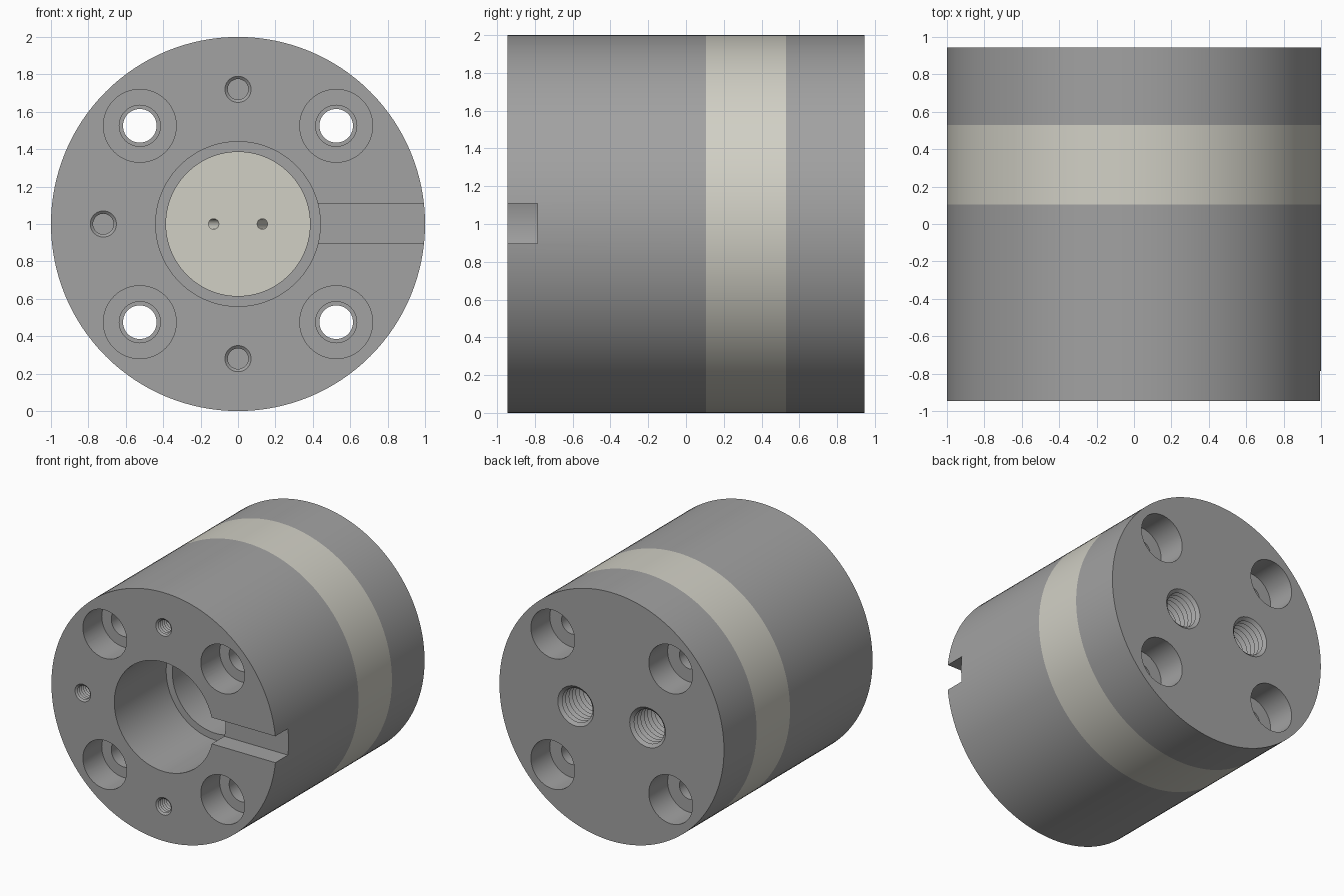
import bpy, bmesh, math

if "Cube" in bpy.data.objects:
    bpy.data.objects.remove(bpy.data.objects["Cube"])

Y0, Y1, Y2, Y3 = -0.945, 0.105, 0.53, 0.945   # front, band start, band end, back


def material(name, rgb):
    m = bpy.data.materials.new(name)
    m.diffuse_color = (*rgb, 1)
    m.use_nodes = True
    m.node_tree.nodes["Principled BSDF"].inputs["Base Color"].default_value = m.diffuse_color
    return m


grey = material("steel grey", (0.36, 0.36, 0.36))
cream = material("cream", (0.64, 0.63, 0.56))


def lathe(name, profile, x=0, z=1, segs=48, ring=False, slope=0):
    """Revolve (radius, y) points about a y-parallel axis; ring closes the profile."""
    bm = bmesh.new()
    rows = []
    for r, y in profile:
        rows.append([bm.verts.new((x + slope * (y - Y1) + r * math.cos(a), y, z + r * math.sin(a)))
                     for a in (2 * math.pi * i / segs for i in range(segs))])
    pairs = list(zip(rows, rows[1:])) + ([(rows[-1], rows[0])] if ring else [])
    for a, b in pairs:
        for i in range(segs):
            j = (i + 1) % segs
            bm.faces.new((a[i], a[j], b[j], b[i]))
    if not ring:
        bm.faces.new(rows[0])
        bm.faces.new(rows[-1])
    bmesh.ops.recalc_face_normals(bm, faces=bm.faces)
    return finish(bm, name)


def finish(bm, name):
    me = bpy.data.meshes.new(name)
    bm.to_mesh(me)
    bm.free()
    ob = bpy.data.objects.new(name, me)
    bpy.context.collection.objects.link(ob)
    return ob


def threaded(name, major, minor, ya, yb, pitch, x, z):
    """Cutter for a tapped hole with V grooves from ya to yb."""
    n = round(abs(yb - ya) / pitch)
    step = (yb - ya) / n
    pts = [(major, ya - step), (major, ya)]
    for i in range(n):
        pts += [(minor, ya + (i + 0.5) * step), (major, ya + (i + 1) * step)]
    return lathe(name, pts, x, z, 32)


def cut(body, cutters):
    bpy.context.view_layer.objects.active = body
    for c in cutters:
        mod = body.modifiers.new("cut", 'BOOLEAN')
        mod.operation, mod.solver, mod.object = 'DIFFERENCE', 'EXACT', c
        bpy.ops.object.modifier_apply(modifier=mod.name)


def dress(ob, mat):
    ob.data.materials.clear()
    ob.data.materials.append(mat)
    bpy.ops.object.select_all(action='DESELECT')
    ob.select_set(True)
    bpy.context.view_layer.objects.active = ob
    bpy.ops.object.shade_smooth_by_angle(angle=math.radians(28))


# Three stacked sections of the cylinder
front = lathe("front_body", [(0.44, Y0), (1, Y0), (1, Y1), (0.385, Y1), (0.385, -0.285), (0.44, -0.285)],
              segs=128, ring=True)
band = lathe("middle_band", [(1, Y1), (1, Y2)], segs=128)
back = lathe("back_cap", [(1, Y2), (1, Y3)], segs=128)

# Stepped bolt holes, counterbored at both ends
bolts = [lathe("bolt_cutter", [(0.195, -1), (0.195, -0.705), (0.11, -0.705), (0.11, -0.3), (0.09, -0.3),
                               (0.09, 0.705), (0.195, 0.705), (0.195, 1)], sx * 0.525, 1 + sz * 0.525)
         for sx in (-1, 1) for sz in (-1, 1)]

# Small tapped holes on the front face
taps = [threaded("tap_cutter", 0.07, 0.055, Y0, Y0 + 0.35, 0.025, x, z)
        for x, z in ((0, 1.72), (-0.72, 1), (0, 0.28))]

# Key slot from the bore to the rim
bm = bmesh.new()
bmesh.ops.create_cube(bm, size=1)
for v in bm.verts:
    v.co = (0.7 + v.co.x, -0.885 + v.co.y * 0.2, 1.003 + v.co.z * 0.212)
slot = finish(bm, "slot_cutter")

# Large tapped ports on the back and slanted channels to the bore
ports = [threaded("port_cutter", 0.16, 0.135, Y3, Y2 - 0.02, 0.042, s * 0.32, 1) for s in (-1, 1)]
channels = [lathe("channel_cutter", [(0.028, Y1 - 0.05), (0.028, Y2 + 0.05)], s * 0.13, 1, 20,
                  slope=s * 0.45) for s in (-1, 1)]

cut(front, bolts + taps + [slot])
cut(band, bolts + channels)
cut(back, bolts + ports)
for c in bolts + taps + ports + channels + [slot]:
    bpy.data.objects.remove(c)

dress(front, grey)
dress(band, cream)
dress(back, grey)
